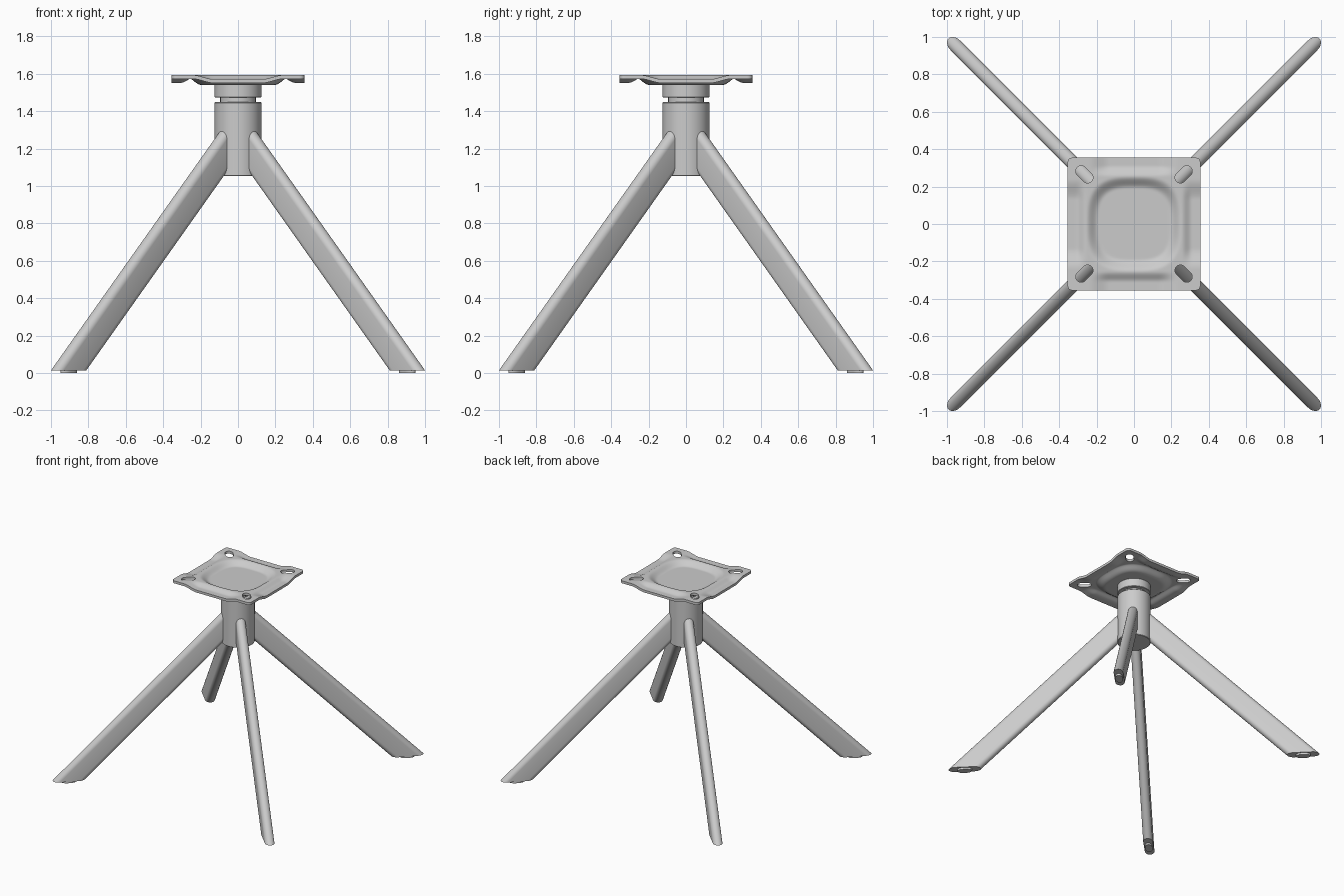
import bpy, bmesh, math

if "Cube" in bpy.data.objects:
    bpy.data.objects.remove(bpy.data.objects["Cube"])

PLATE_H, CORNER_R, THICK = 0.355, 0.025, 0.02


def make_object(name, bm, angle=35):
    bmesh.ops.recalc_face_normals(bm, faces=bm.faces)
    me = bpy.data.meshes.new(name)
    bm.to_mesh(me)
    bm.free()
    ob = bpy.data.objects.new(name, me)
    bpy.context.collection.objects.link(ob)
    activate(ob)
    bpy.ops.object.shade_smooth_by_angle(angle=math.radians(angle))
    return ob


def activate(ob):
    bpy.ops.object.select_all(action='DESELECT')
    ob.select_set(True)
    bpy.context.view_layer.objects.active = ob


def lathe(name, profile, n=64):
    """Closed solid of revolution from (radius, z) points."""
    bm = bmesh.new()
    rings = [[bm.verts.new((r * math.cos(2 * math.pi * i / n),
                            r * math.sin(2 * math.pi * i / n), z))
              for i in range(n)] for r, z in profile]
    for a, b in zip(rings, rings[1:]):
        for i in range(n):
            j = (i + 1) % n
            bm.faces.new((a[i], a[j], b[j], b[i]))
    bm.faces.new(rings[0][::-1])
    bm.faces.new(rings[-1])
    return make_object(name, bm)


def oval(r_in, r_out, a, b, n=14):
    """Flat-oval outline as (radial, tangential) points."""
    pts = []
    for c, start in ((r_out, -math.pi / 2), (r_in, math.pi / 2)):
        for i in range(n + 1):
            t = start + math.pi * i / n
            pts.append((c + a * math.cos(t), b * math.sin(t)))
    return pts


def prism(name, pts, ang, z0, top):
    """Extrude an outline; top() gives the (radial, z) end of each point."""
    ca, sa = math.cos(ang), math.sin(ang)
    bm = bmesh.new()
    lo, hi = [], []
    for r, t in pts:
        r2, z2 = top(r)
        lo.append(bm.verts.new((r * ca - t * sa, r * sa + t * ca, z0)))
        hi.append(bm.verts.new((r2 * ca - t * sa, r2 * sa + t * ca, z2)))
    n = len(pts)
    for i in range(n):
        j = (i + 1) % n
        bm.faces.new((lo[i], lo[j], hi[j], hi[i]))
    bm.faces.new(lo[::-1])
    bm.faces.new(hi)
    return make_object(name, bm)


def step(a, b, v):
    t = min(1, max(0, (v - a) / (b - a)))
    return t * t * (3 - 2 * t)


def plate_z(x, y):
    """Pressed plate: sunken centre, raised rim, lowered edge middles."""
    x, y = abs(x), abs(y)
    rho = (x ** 3 + y ** 3) ** (1 / 3)
    z = 1.559 + 0.034 * step(0.19, 0.255, rho)
    for u, v in ((x, y), (y, x)):
        z -= 0.022 * step(0.255, 0.31, v) * (1 - step(0.13, 0.24, u))
    return z


# Legs and foot pads
outline = oval(1.208, 1.352, 0.05, 0.036)
pad_outline = oval(1.27, 1.29, 0.045, 0.028)
for k, label in enumerate(("back_right", "back_left", "front_left", "front_right")):
    ang = math.pi / 4 + k * math.pi / 2
    prism(label + "_leg", outline, ang, 0.015, lambda r: (0.1, 0.015 + r - 0.1))
    prism(label + "_foot_pad", pad_outline, ang, 0.0, lambda r: (r, 0.02))

# Hub, swivel neck and collar
lathe("hub", [(0.122, 1.053), (0.125, 1.056), (0.125, 1.445), (0.122, 1.448)])
lathe("swivel_neck", [(0.095, 1.44), (0.095, 1.48)])
lathe("collar", [(0.122, 1.473), (0.125, 1.476), (0.125, 1.545)])

# Mounting plate
bm = bmesh.new()
bmesh.ops.create_grid(bm, x_segments=80, y_segments=80, size=PLATE_H)
for v in bm.verts:
    x, y = v.co.x, v.co.y
    dx, dy = abs(x) - (PLATE_H - CORNER_R), abs(y) - (PLATE_H - CORNER_R)
    if dx > 0 and dy > 0:
        s = max(dx, dy) / math.hypot(dx, dy)
        x = math.copysign(PLATE_H - CORNER_R + dx * s, x)
        y = math.copysign(PLATE_H - CORNER_R + dy * s, y)
    v.co = (x, y, plate_z(x, y))
plate = make_object("mounting_plate", bm)
solid = plate.modifiers.new("thickness", 'SOLIDIFY')
solid.thickness = THICK
solid.offset = -1
activate(plate)
bpy.ops.object.modifier_apply(modifier=solid.name)

# Slotted bolt holes in the plate corners
slot = oval(0.355, 0.395, 0.033, 0.03)
for k in range(4):
    cutter = prism("slot_cutter", slot, math.pi / 4 + k * math.pi / 2, 1.4,
                   lambda r: (r, 1.7))
    cutter.hide_render = True
    cut = plate.modifiers.new("slot", 'BOOLEAN')
    cut.operation = 'DIFFERENCE'
    cut.solver = 'EXACT'
    cut.object = cutter
    activate(plate)
    bpy.ops.object.modifier_apply(modifier=cut.name)
    bpy.data.objects.remove(cutter)
activate(plate)
bpy.ops.object.shade_smooth_by_angle(angle=math.radians(35))
